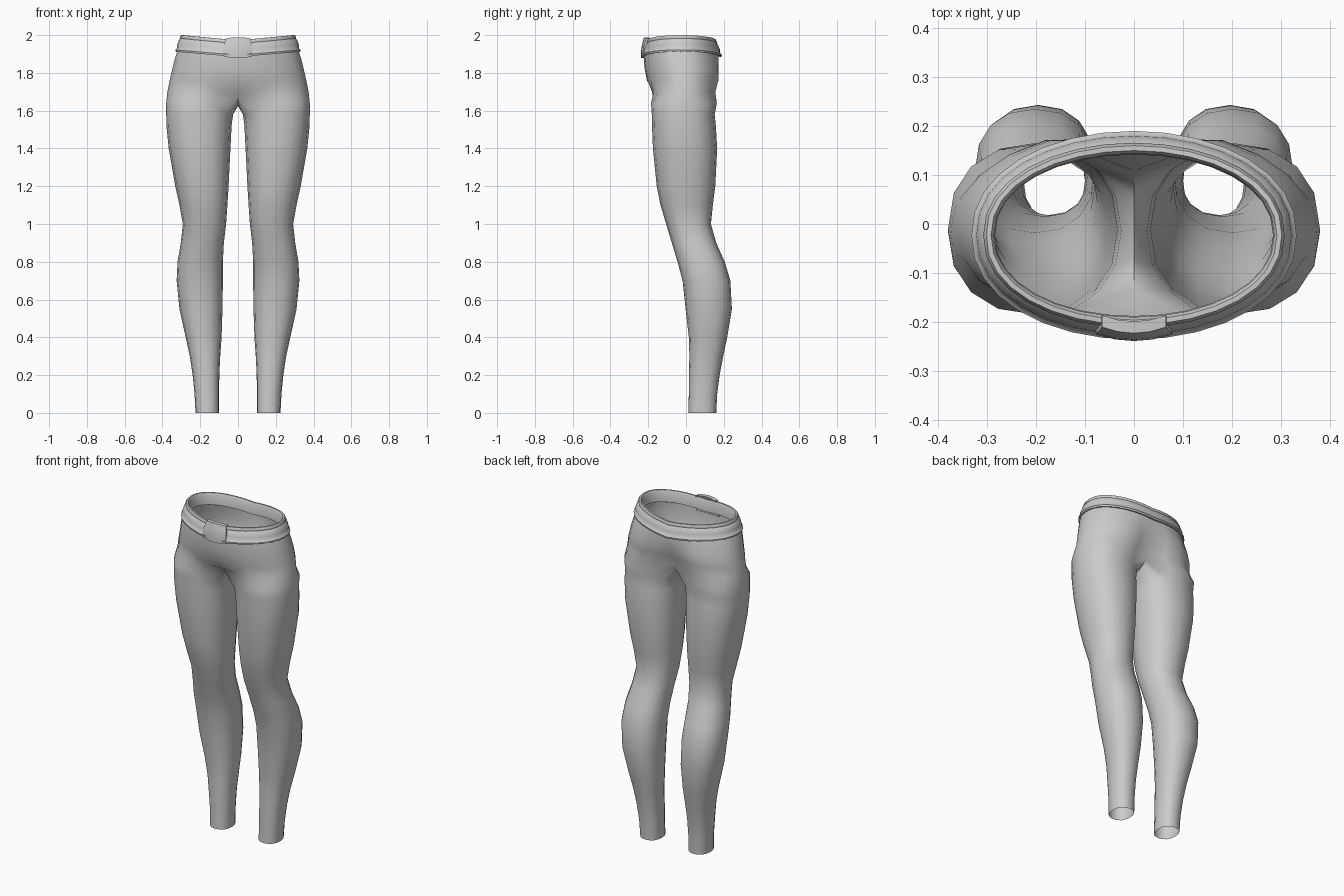
import bpy, bmesh, math

if "Cube" in bpy.data.objects:
    bpy.data.objects.remove(bpy.data.objects["Cube"])

N = 16  # sides of a leg


def material(name, value):
    m = bpy.data.materials.new(name)
    m.diffuse_color = (value, value, value, 1)
    m.use_nodes = True
    m.node_tree.nodes["Principled BSDF"].inputs["Base Color"].default_value = m.diffuse_color
    return m


grey = material("plain grey", 0.6)


def finish(bm, name, angle=60):
    bmesh.ops.recalc_face_normals(bm, faces=bm.faces)
    me = bpy.data.meshes.new(name)
    bm.to_mesh(me)
    bm.free()
    ob = bpy.data.objects.new(name, me)
    bpy.context.collection.objects.link(ob)
    me.materials.append(grey)
    bpy.ops.object.select_all(action='DESELECT')
    ob.select_set(True)
    bpy.context.view_layer.objects.active = ob
    bpy.ops.object.shade_smooth_by_angle(angle=math.radians(angle))
    return ob


def bridge(bm, a, b, closed):
    n = len(a)
    for i in range(n if closed else n - 1):
        j = (i + 1) % n
        bm.faces.new((a[i], a[j], b[j], b[i]))


def soft(v, p=0.88):
    # slightly squared circle coordinate
    return math.copysign(abs(v) ** p, v)


# Leg rings: z, inner x, outer x, front y, back y
LEG = [(0.0, .10, .225, .012, .16), (0.1, .10, .23, .015, .165),
       (0.2, .099, .24, .015, .178), (0.3, .094, .255, .018, .197),
       (0.4, .087, .277, .015, .218), (0.55, .082, .31, -.002, .243),
       (0.7, .08, .325, -.018, .235), (0.8, .08, .32, -.045, .205),
       (0.9, .075, .303, -.075, .16), (1.0, .063, .292, -.105, .132),
       (1.1, .056, .31, -.135, .142), (1.2, .05, .332, -.155, .155),
       (1.4, .04, .367, -.175, .165), (1.52, .034, .379, -.18, .158),
       (1.58, .026, .38, -.181, .152)]

# Hip half rings: z, half width, front y, back y, front dip, back dip
HIP = [(1.70, .374, -.195, .178, .025, .07), (1.76, .362, -.212, .196, .005, .06),
       (1.82, .348, -.219, .195, 0, .04), (1.88, .333, -.224, .182, 0, .012),
       (1.94, .312, -.222, .17, 0, 0)]

bm = bmesh.new()
prev = None
for z, xi, xo, yf, yb in LEG:
    ring = []
    for i in range(N):
        a = math.radians(-135 + i * 360 / N)
        ring.append(bm.verts.new(((xi + xo) / 2 + (xo - xi) / 2 * soft(math.cos(a)),
                                  (yf + yb) / 2 + (yb - yf) / 2 * soft(math.sin(a)), z)))
    if prev:
        bridge(bm, prev, ring, True)
    prev = ring

# Crotch ring: the inner points lie on the centre plane
CROTCH = {0: (-.135, 1.675), 12: (.10, 1.665), 13: (.055, 1.635), 14: (0, 1.625), 15: (-.07, 1.635)}
ring = []
for i in range(N):
    a = math.radians(-135 + i * 360 / N)
    if i in CROTCH:
        co = (0, *CROTCH[i])
    else:
        co = (.2 + .18 * soft(math.cos(a)), -.011 + .174 * soft(math.sin(a)), 1.64)
    ring.append(bm.verts.new(co))
bridge(bm, prev, ring, True)
prev = ring[:13]

# Hips up to the waist
for z, w, yf, yb, df, db in HIP:
    half = []
    for k in range(13):
        t = math.radians(-90 + 15 * k)
        s = math.sin(t)
        y = (yf + yb) / 2 + (yb - yf) / 2 * soft(s, .9)
        near = max(0, 1 - math.cos(t) / .42)
        y += df * near if s < 0 else -db * near
        half.append(bm.verts.new((w * math.cos(t) if 0 < k < 12 else 0, y, z)))
    bridge(bm, prev, half, False)
    prev = half

# Mirror the half and weld the centre seam
geo = bmesh.ops.duplicate(bm, geom=bm.verts[:] + bm.edges[:] + bm.faces[:])["geom"]
for v in geo:
    if isinstance(v, bmesh.types.BMVert):
        v.co.x *= -1
bmesh.ops.remove_doubles(bm, verts=bm.verts, dist=0.0005)
finish(bm, "trousers", 80)

# Belt: closed profile (inset from outer edge, z) swept around the waist
BELT = [(.008, 1.912), (0, 1.912), (-.002, 1.922), (.006, 1.928), (.008, 1.95),
        (.016, 1.972), (.024, 1.982), (.022, 1.99), (.028, 2.0), (.038, 2.0),
        (.044, 1.99), (.046, 1.93)]
bm = bmesh.new()
M = 32
rings = []
for i in range(M):
    t = 2 * math.pi * i / M
    c, s = math.cos(t), math.sin(t)
    drop = .028 * (1 - abs(c)) ** 1.0
    rings.append([bm.verts.new(((.33 - d) * c, -.023 + (.211 - d) * soft(s, .92), z - drop))
                  for d, z in BELT])
for i in range(M):
    bridge(bm, rings[i], rings[(i + 1) % M], True)
finish(bm, "belt", 50)

# Buckle: bowed plate, leaning back with the belt
bm = bmesh.new()
bmesh.ops.create_cube(bm, size=1)
bmesh.ops.subdivide_edges(bm, edges=bm.edges[:], cuts=3, use_grid_fill=True)
for v in bm.verts:
    x, y, z = v.co
    u = z + .5
    v.co = (x * (.165 - .03 * abs(z) - .02 * u),
            -.232 + y * .024 + .016 * u + .05 * x * x + .02 * z * z,
            1.88 + u * .108 - .02 * x * x * (1 if u > .5 else -1))
finish(bm, "buckle", 40)
